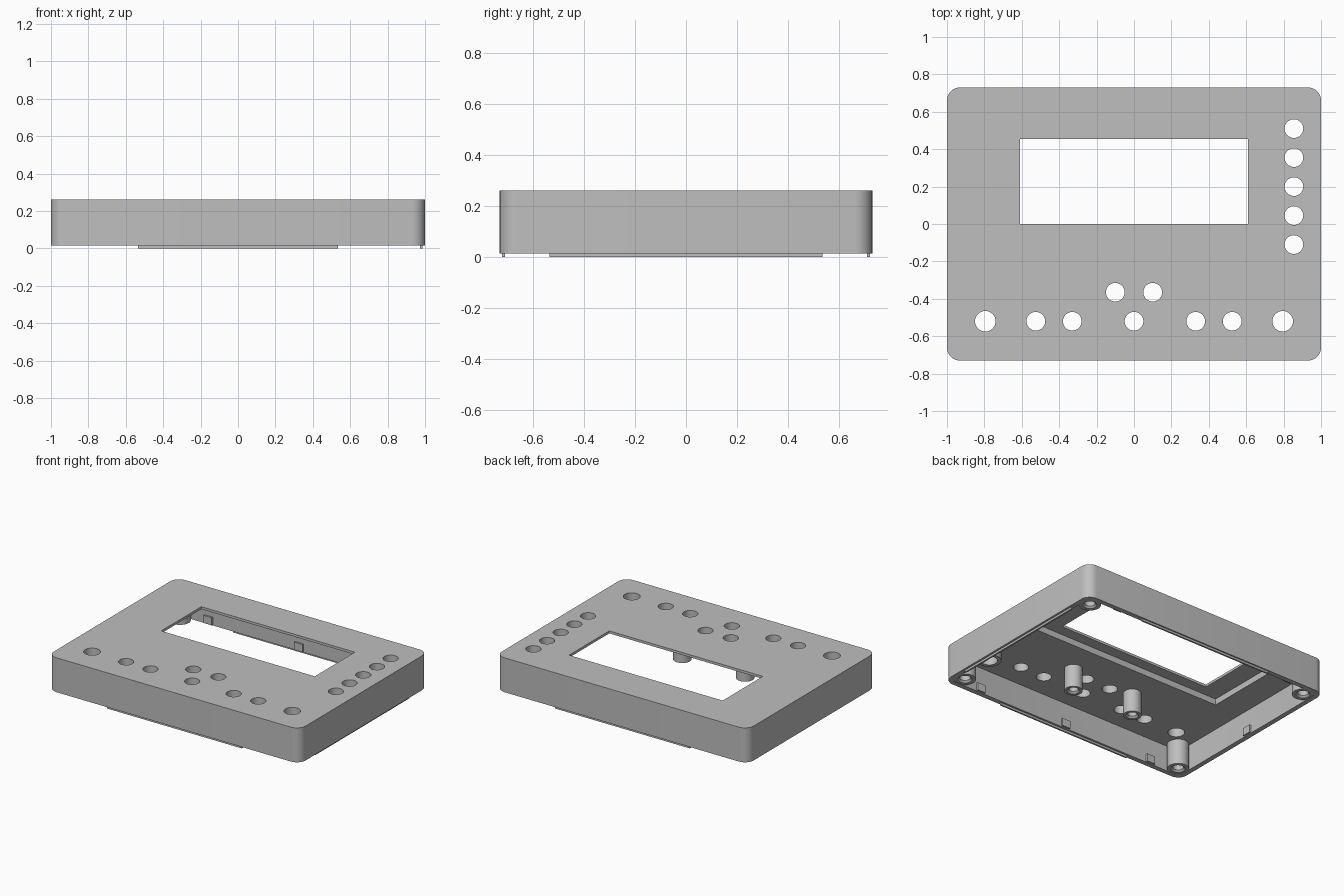
import bpy
import bmesh
from math import cos, sin, pi, tau

if "Cube" in bpy.data.objects:
    bpy.data.objects.remove(bpy.data.objects["Cube"])

TOP, RIM, CEILING = 0.262, 0.015, 0.2
HALF_X, HALF_Y, WALL = 1.0, 0.73, 0.035

grey = bpy.data.materials.new("plain grey plastic")
grey.use_nodes = True
grey.diffuse_color = (0.52, 0.52, 0.52, 1)
grey.node_tree.nodes["Principled BSDF"].inputs["Base Color"].default_value = grey.diffuse_color


def make_object(name, bm):
    bmesh.ops.recalc_face_normals(bm, faces=bm.faces)
    mesh = bpy.data.meshes.new(name)
    bm.to_mesh(mesh)
    bm.free()
    mesh.materials.append(grey)
    obj = bpy.data.objects.new(name, mesh)
    bpy.context.collection.objects.link(obj)
    return obj


def add_prism(bm, outline, z0, z1):
    low = [bm.verts.new((x, y, z0)) for x, y in outline]
    high = [bm.verts.new((x, y, z1)) for x, y in outline]
    bm.faces.new(low[::-1])
    bm.faces.new(high)
    n = len(outline)
    for i in range(n):
        j = (i + 1) % n
        bm.faces.new((low[i], low[j], high[j], high[i]))


def rounded(hx, hy, r, steps=8):
    pts = []
    for k, (sx, sy) in enumerate([(1, 1), (-1, 1), (-1, -1), (1, -1)]):
        for i in range(steps + 1):
            a = (k + i / steps) * pi / 2
            pts.append((sx * (hx - r) + r * cos(a), sy * (hy - r) + r * sin(a)))
    return pts


def rect(x0, x1, y0, y1):
    return [(x0, y0), (x1, y0), (x1, y1), (x0, y1)]


def circle(x, y, r, n=32):
    return [(x + r * cos(tau * i / n), y + r * sin(tau * i / n)) for i in range(n)]


def prisms(name, parts):
    bm = bmesh.new()
    for outline, z0, z1 in parts:
        add_prism(bm, outline, z0, z1)
    return make_object(name, bm)


def smooth(obj):
    bpy.ops.object.select_all(action="DESELECT")
    obj.select_set(True)
    bpy.context.view_layer.objects.active = obj
    bpy.ops.object.shade_smooth_by_angle(angle=pi / 6)


def cut(obj, name, parts):
    cutter = prisms(name, parts)
    cutter.hide_render = True
    mod = obj.modifiers.new(name, "BOOLEAN")
    mod.operation = "DIFFERENCE"
    mod.solver = "EXACT"
    mod.object = cutter
    bpy.context.view_layer.objects.active = obj
    bpy.ops.object.modifier_apply(modifier=mod.name)
    bpy.data.objects.remove(cutter)


def tube(name, x, y, outer, inner, bottom, flare=0.0, n=32):
    # Closed ring section, with an optional countersink at the open end
    section = [(outer, CEILING + 0.01), (outer, bottom), (inner + flare, bottom),
               (inner, bottom + max(flare, 0.01)), (inner, CEILING + 0.01)]
    bm = bmesh.new()
    rings = [[bm.verts.new((x + r * cos(tau * i / n), y + r * sin(tau * i / n), z))
              for r, z in section] for i in range(n)]
    for i in range(n):
        a, b = rings[i], rings[(i + 1) % n]
        for k in range(len(section)):
            m = (k + 1) % len(section)
            bm.faces.new((a[k], a[m], b[m], b[k]))
    smooth(make_object(name, bm))


# Hollow case, open underneath
case = prisms("case_shell", [(rounded(HALF_X, HALF_Y, 0.07), RIM, TOP)])
cut(case, "cavity", [(rounded(HALF_X - WALL, HALF_Y - WALL, 0.04), -0.1, CEILING)])

# Display recess, window and control holes
cut(case, "display_recess", [(rect(-0.76, 0.76, -0.08, 0.54), 0.1, 0.244)])
holes = [circle(0.855, 0.51 - 0.155 * i, 0.05) for i in range(5)]
holes += [circle(x, -0.52, 0.05) for x in (-0.525, -0.33, 0, 0.33, 0.525)]
holes += [circle(s * 0.795, -0.52, 0.055) for s in (-1, 1)]
holes += [circle(s * 0.1, -0.365, 0.05) for s in (-1, 1)]
holes.append(rect(-0.61, 0.61, 0, 0.455))
cut(case, "openings", [(h, 0.1, 0.4) for h in holes])
smooth(case)

# Screw posts and the collar under one end hole
for sx, side in ((-1, "right"), (1, "left")):
    for sy, end in ((-1, "front"), (1, "back")):
        tube(f"{end}_{side}_corner_post", sx * 0.905, sy * 0.632, 0.072, 0.035, RIM + 0.003, 0.012)
    tube(f"{side}_board_post", sx * 0.25, -0.315, 0.06, 0.03, 0.035, 0.012)
tube("hole_collar", 0.795, -0.52, 0.08, 0.055, 0.15)

# Thin locating lips below the rim
lips = [rect(-0.535, 0.535, s * 0.715 - 0.006, s * 0.715 + 0.006) for s in (-1, 1)]
lips.append(rect(0.974, 0.986, -0.535, 0.535))
prisms("locating_lips", [(o, 0, RIM + 0.005) for o in lips])

# Snap tabs on the inner walls
IX, IY, W, D = HALF_X - WALL, HALF_Y - WALL, 0.033, 0.012
tabs = []
for s in (-1, 1):
    for x in (-0.72, 0, 0.72):
        tabs.append(rect(x - W, x + W, s * IY - D, s * IY + D))
    tabs.append(rect(s * IX - D, s * IX + D, -W, W))
prisms("snap_tabs", [(o, 0.02, 0.075) for o in tabs])
